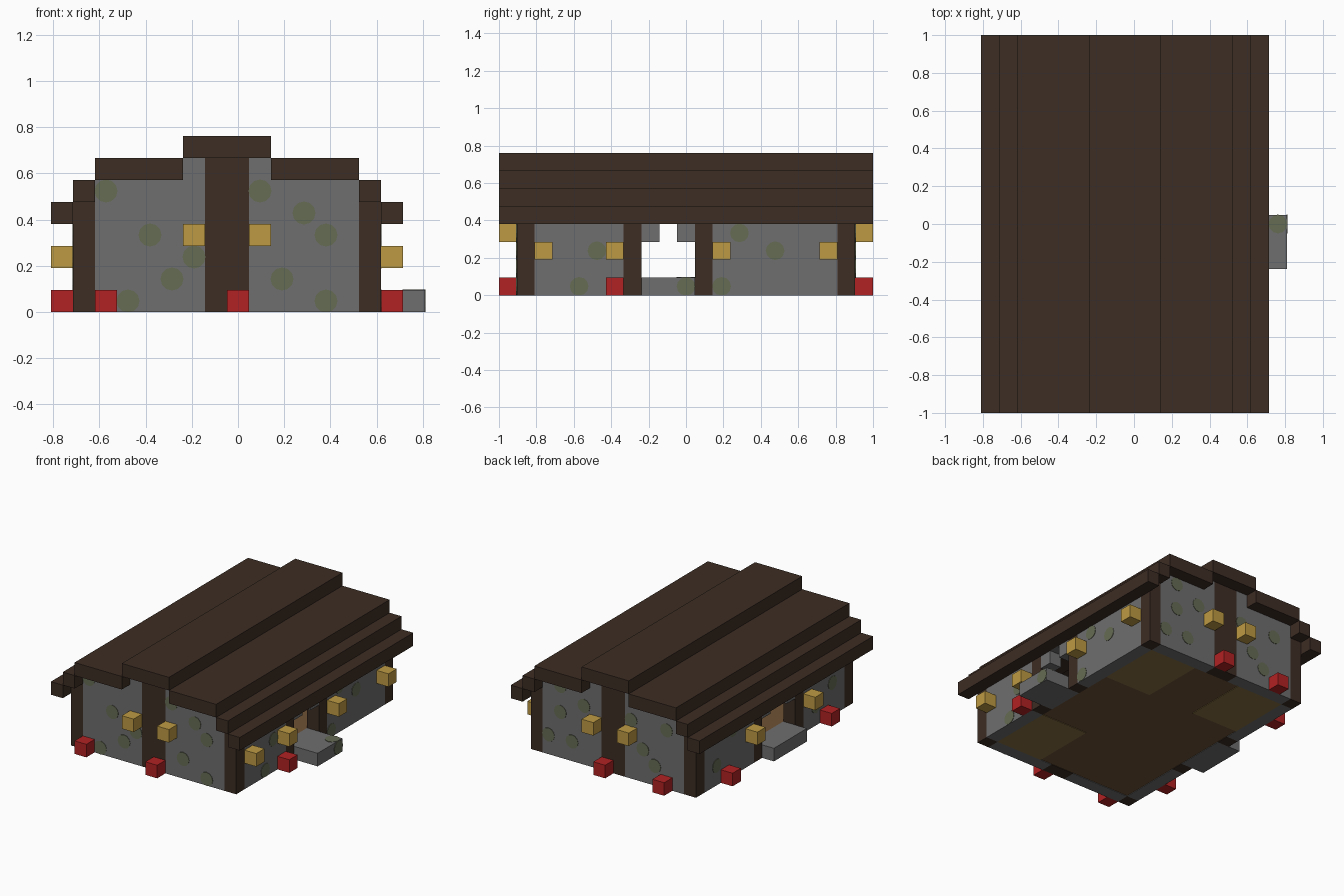
import bpy, bmesh, math
from mathutils import Matrix, Vector

cube = bpy.data.objects.get("Cube")
if cube:
    bpy.data.objects.remove(cube, do_unlink=True)

U = 2 / 21                      # block size
ORIGIN = Vector((-8.5 * U, -1, 0))


def material(name, *rgb):
    lin = [((c / 255 + 0.055) / 1.055) ** 2.4 for c in rgb] + [1]
    m = bpy.data.materials.new(name)
    m.use_nodes = True
    m.diffuse_color = lin
    bsdf = next(n for n in m.node_tree.nodes if n.type == 'BSDF_PRINCIPLED')
    bsdf.inputs["Base Color"].default_value = lin
    bsdf.inputs["Roughness"].default_value = 0.9
    return m


TIMBER = material("dark timber", 61, 45, 36)
STONE = material("grey stone", 110, 110, 110)
MOSS = material("moss", 102, 108, 84)
RED = material("red", 178, 34, 35)
GOLD = material("lantern gold", 190, 155, 68)
PLANK = material("floor plank", 110, 82, 54)
MAT = material("straw mat", 135, 112, 66)


def finish(name, bm, mat):
    mesh = bpy.data.meshes.new(name)
    bm.to_mesh(mesh)
    bm.free()
    mesh.materials.append(mat)
    obj = bpy.data.objects.new(name, mesh)
    bpy.context.collection.objects.link(obj)
    return obj


def boxes(name, mat, *cells):
    """Each cell is (i0, i1, j0, j1, k0, k1) in block units."""
    bm = bmesh.new()
    for i0, i1, j0, j1, k0, k1 in cells:
        centre = ORIGIN + Vector((i0 + i1, j0 + j1, k0 + k1)) * U / 2
        size = Vector((i1 - i0, j1 - j0, k1 - k0)) * U
        bmesh.ops.create_cube(bm, size=1, matrix=Matrix.Translation(centre) @ Matrix.Diagonal((*size, 1)))
    return finish(name, bm, mat)


def blocks(name, mat, *cells):
    """Single blocks given by their (i, j, k) index."""
    return boxes(name, mat, *[(i, i + 1, j, j + 1, k, k + 1) for i, j, k in cells])


def discs(name, axis, plane, cells):
    """Thin round moss patches on the wall plane, in block units."""
    bm = bmesh.new()
    turn = Matrix.Rotation(math.pi / 2, 4, {'x': 'Y', 'y': 'X', 'z': 'Z'}[axis])
    for a, b in cells:
        a, b = a + 0.5, b + 0.5
        pos = {'x': (plane, a, b), 'y': (a, plane, b), 'z': (a, b, plane)}[axis]
        bmesh.ops.create_cone(bm, cap_ends=True, segments=12, radius1=0.05, radius2=0.05, depth=0.006,
                              matrix=Matrix.Translation(ORIGIN + Vector(pos) * U) @ turn)
    for v in bm.verts:
        v.co.z = max(v.co.z, 0)
    return finish(name, bm, MOSS)


# Stepped roof slabs
for name, i0, i1, k in (("left_eave", 15, 16, 4), ("right_eave", 0, 1, 4),
                        ("left_low_roof", 14, 15, 5), ("right_low_roof", 1, 2, 5),
                        ("left_roof", 10, 14, 6), ("right_roof", 2, 6, 6), ("ridge_roof", 6, 10, 7)):
    boxes(name, TIMBER, (i0, i1, 0, 21, k, k + 1))

# Gable walls with a central double post
for name, j in (("front", 1), ("back", 19)):
    boxes(name + "_gable", STONE, (2, 7, j, j + 1, 0, 6), (9, 14, j, j + 1, 0, 6),
          (6, 7, j, j + 1, 6, 7), (9, 10, j, j + 1, 6, 7))
    boxes(name + "_gable_post", TIMBER, (7, 9, j, j + 1, 0, 7))
    boxes(name + "_corner_posts", TIMBER, (1, 2, j, j + 1, 0, 5), (14, 15, j, j + 1, 0, 5))

# Side walls with an arched doorway between two posts
for name, i, d0, d1 in (("left", 14, 8, 11), ("right", 1, 8, 12)):
    boxes(name + "_wall", STONE, (i, i + 1, 2, d0 - 1, 0, 5), (i, i + 1, d1 + 1, 19, 0, 5),
          (i, i + 1, d0, d1, 0, 1), (i, i + 1, d0, d1, 4, 5),
          (i, i + 1, d0, d0 + 1, 3, 4), (i, i + 1, d1 - 1, d1, 3, 4))
    boxes(name + "_door_posts", TIMBER, (i, i + 1, d0 - 1, d0, 0, 5), (i, i + 1, d1, d1 + 1, 0, 5))

# Doorsteps and floor
boxes("left_step", STONE, (15, 17, 8, 11, 0, 1))
boxes("right_step", STONE, (0, 1, 8, 12, 0, 1))
boxes("floor", PLANK, (2, 14, 2, 19, 0.04, 1))
boxes("floor_mats", MAT, (10, 14, 14, 19, 0, 0.06), (2, 6, 14, 19, 0, 0.06), (10, 14, 2, 7, 0, 0.06))

# Lanterns
blocks("gable_lanterns", GOLD, *[(i, j, 3) for i in (6, 9) for j in (0, 20)])
blocks("left_lanterns", GOLD, *[(15, j, 2) for j in (2, 6, 12, 18)])
blocks("right_lanterns", GOLD, *[(0, j, 2) for j in (6, 13)])

# Red flower blocks along the base
blocks("red_blocks", RED, (2, 0, 0), (8, 0, 0), (3, 20, 0), (8, 20, 0), (15, 6, 0), (0, 4, 0), (0, 16, 0))

# Moss patches
discs("front_moss", 'y', 1, [(2, 5), (4, 3), (6, 2), (5, 1), (3, 0), (9, 5), (11, 4), (12, 3), (10, 1), (12, 0)])
discs("back_moss", 'y', 20, [(3, 4), (5, 2), (4, 1), (6, 4), (10, 4), (12, 3), (13, 1), (11, 1), (12, 5)])
discs("left_moss", 'x', 15, [(4, 0), (5, 2), (12, 0), (15, 2), (13, 3)])
discs("right_moss", 'x', 1, [(3, 2), (5, 1), (15, 3), (17, 1)])
discs("step_moss", 'z', 1, [(16, 10)])
discs("step_edge_moss", 'x', 17, [(10, 0)])
